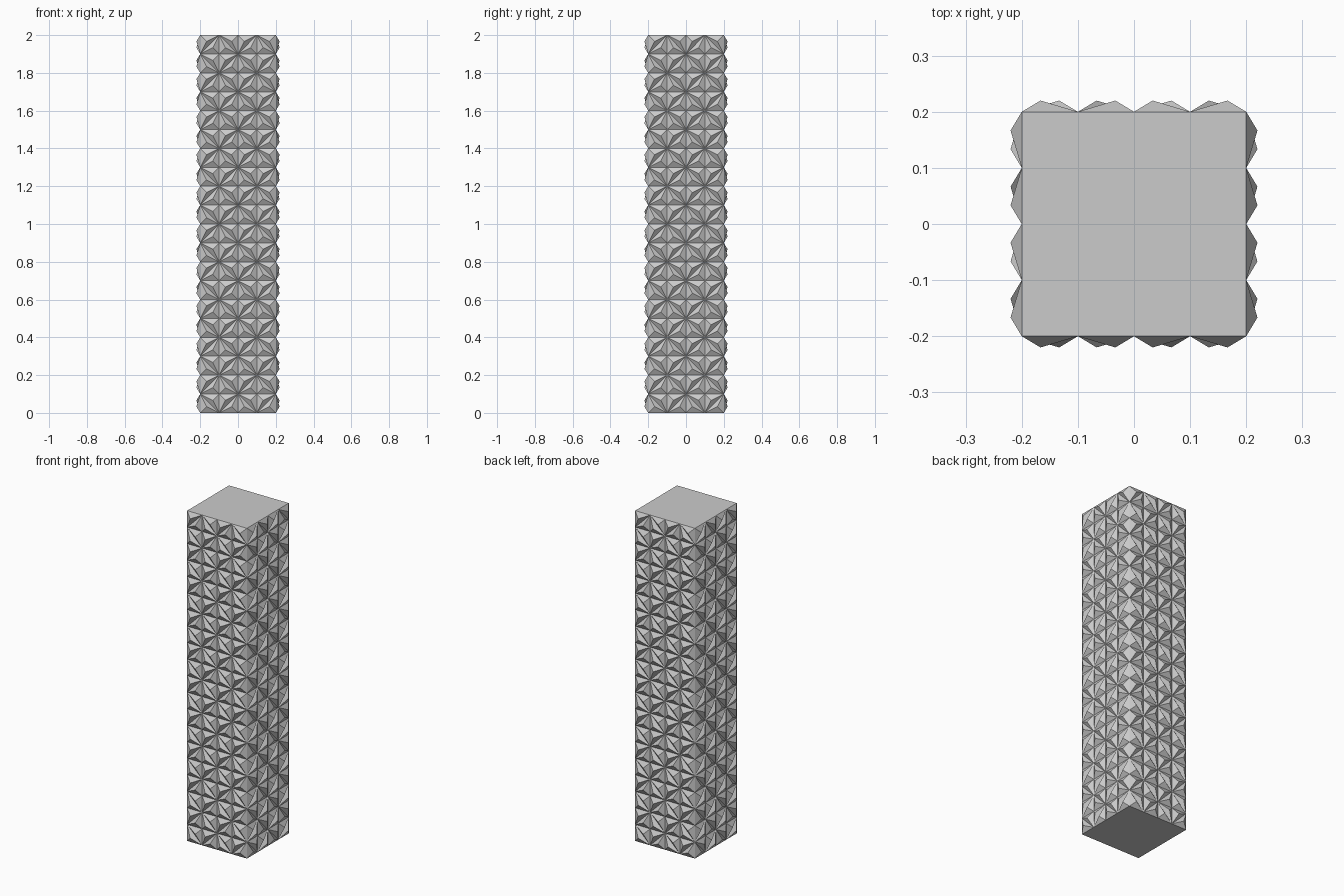
import bpy
import bmesh
import math
from mathutils import Matrix, Vector

cube = bpy.data.objects.get("Cube")
if cube:
    bpy.data.objects.remove(cube, do_unlink=True)

HALF = 0.2      # half width of the shaft
COLS = 4        # cells across each side
ROWS = 20       # cells up each side
CELL = 2 * HALF / COLS
SPIKE = 0.02    # height of each small pyramid

stone = bpy.data.materials.new("stone grey")
stone.use_nodes = True
grey = (0.6, 0.6, 0.6, 1)
stone.diffuse_color = grey
stone.node_tree.nodes["Principled BSDF"].inputs["Base Color"].default_value = grey

bm = bmesh.new()

# Four sides, each a grid of squares split along alternating diagonals
for side in range(4):
    turn = Matrix.Rotation(side * math.pi / 2, 3, "Z")
    grid = [[bm.verts.new(turn @ Vector((i * CELL - HALF, -HALF, j * CELL)))
             for j in range(ROWS + 1)] for i in range(COLS + 1)]
    for i in range(COLS):
        for j in range(ROWS):
            a, b = grid[i][j], grid[i + 1][j]
            c, d = grid[i + 1][j + 1], grid[i][j + 1]
            if (i + j) % 2:
                bm.faces.new((a, b, c))
                bm.faces.new((a, c, d))
            else:
                bm.faces.new((a, b, d))
                bm.faces.new((b, c, d))

# Join the corners, then raise every triangle into a low pyramid
bmesh.ops.remove_doubles(bm, verts=bm.verts[:], dist=0.001)
bm.normal_update()
bmesh.ops.poke(bm, faces=bm.faces[:], offset=SPIKE, center_mode="MEAN")

# Flat top and bottom
for level in (0, ROWS * CELL):
    rim = [e for e in bm.edges if e.is_boundary
           and all(abs(v.co.z - level) < 0.001 for v in e.verts)]
    bmesh.ops.contextual_create(bm, geom=rim)
bmesh.ops.recalc_face_normals(bm, faces=bm.faces[:])

mesh = bpy.data.meshes.new("faceted_column")
bm.to_mesh(mesh)
bm.free()
mesh.materials.append(stone)
column = bpy.data.objects.new("faceted_column", mesh)
bpy.context.collection.objects.link(column)
